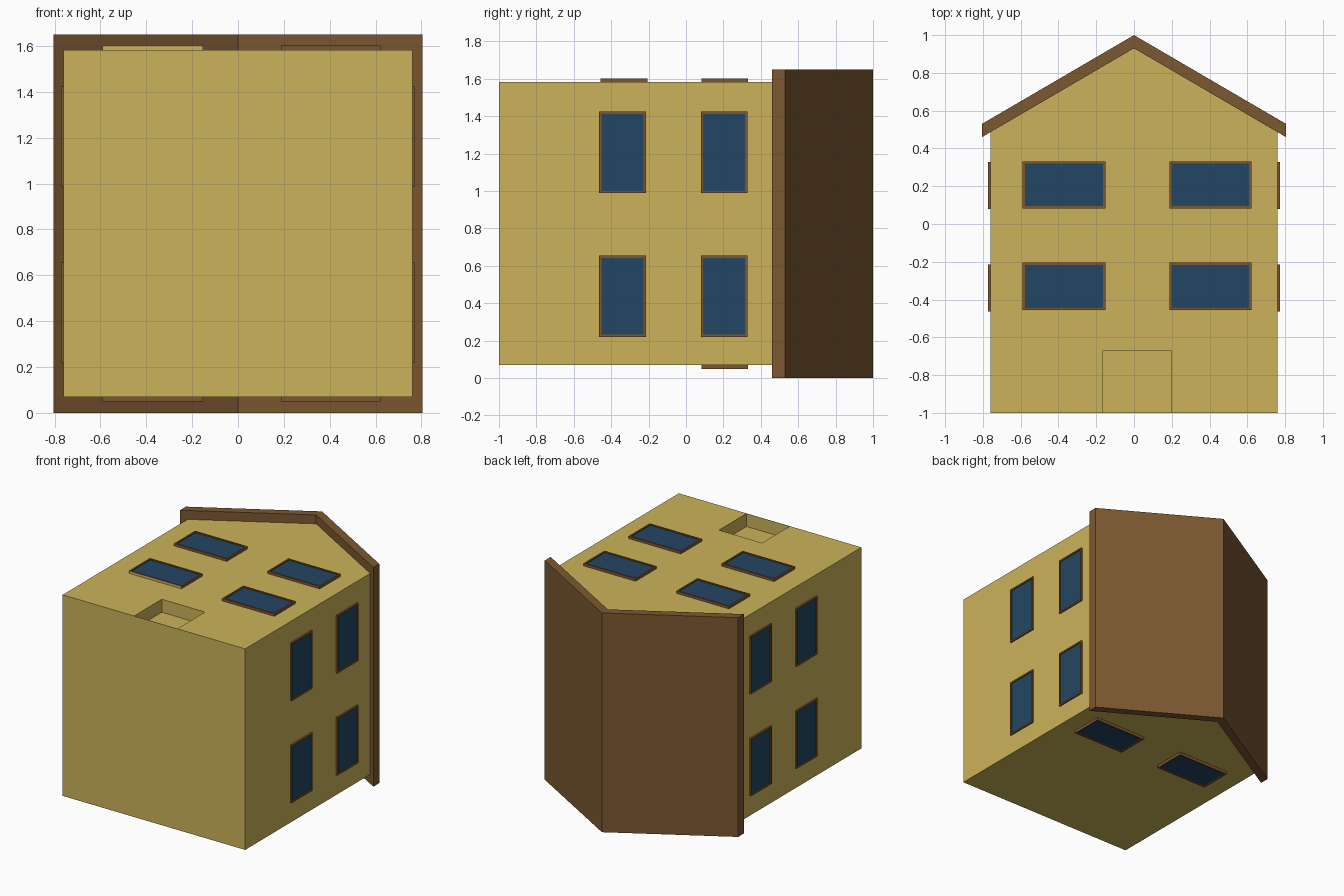
import bpy, bmesh
from mathutils import Vector

if "Cube" in bpy.data.objects:
    bpy.data.objects.remove(bpy.data.objects["Cube"])


def material(name, rgb):
    m = bpy.data.materials.new(name)
    m.diffuse_color = (*rgb, 1)
    m.use_nodes = True
    m.node_tree.nodes["Principled BSDF"].inputs["Base Color"].default_value = m.diffuse_color
    return m


WALL = material("wall yellow", (0.60, 0.45, 0.10))
ROOF = material("roof brown", (0.20, 0.098, 0.03))
GLASS = material("window blue", (0.017, 0.062, 0.125))


def finish(bm, name, mats):
    bmesh.ops.recalc_face_normals(bm, faces=bm.faces)
    me = bpy.data.meshes.new(name)
    bm.to_mesh(me)
    bm.free()
    for m in mats:
        me.materials.append(m)
    ob = bpy.data.objects.new(name, me)
    bpy.context.collection.objects.link(ob)
    return ob


def prism(name, profile, z0, z1, mat):
    """Extrude an xy profile from z0 to z1."""
    bm = bmesh.new()
    f = bm.faces.new([bm.verts.new((x, y, z0)) for x, y in profile])
    ext = bmesh.ops.extrude_face_region(bm, geom=[f])["geom"]
    bmesh.ops.translate(bm, vec=(0, 0, z1 - z0),
                        verts=[v for v in ext if isinstance(v, bmesh.types.BMVert)])
    return finish(bm, name, [mat])


def window(name, lo, hi, out, yellow_sill=False):
    """Framed box whose outward face is inset and recessed to form the glass."""
    lo, hi, out = Vector(lo), Vector(hi), Vector(out)
    bm = bmesh.new()
    bmesh.ops.create_cube(bm, size=1)
    for v in bm.verts:
        v.co = Vector((lo[i] + (v.co[i] + 0.5) * (hi[i] - lo[i]) for i in range(3)))
    bm.normal_update()
    pane = max(bm.faces, key=lambda f: f.normal.dot(out))
    if yellow_sill:
        min(bm.faces, key=lambda f: f.normal.y).material_index = 2
    bmesh.ops.inset_region(bm, faces=[pane], thickness=0.012, use_even_offset=True)
    ext = bmesh.ops.extrude_discrete_faces(bm, faces=[pane])["faces"][0]
    ext.material_index = 1
    bmesh.ops.translate(bm, vec=out * -0.007, verts=ext.verts)
    return finish(bm, name, [ROOF, GLASS, WALL])


# house body lying on its back: gable points to +y, facade to +z
body = prism("house_body", [(-0.76, -1), (0.76, -1), (0.76, 0.487), (0, 0.932), (-0.76, 0.487)],
             0.07, 1.583, WALL)

# door recess, with a paper-thin wall left at the base
door = prism("door_cutter", [(-0.165, -0.998), (0.195, -0.998), (0.195, -0.67), (-0.165, -0.67)],
             1.485, 1.8, WALL)
door.hide_render = True
door.hide_viewport = True
cut = body.modifiers.new("door_recess", 'BOOLEAN')
cut.operation = 'DIFFERENCE'
cut.solver = 'EXACT'
cut.object = door

# folded roof slab
prism("roof", [(-0.805, 0.53), (-0.805, 0.46), (0, 0.93), (0.805, 0.46), (0.805, 0.53), (0, 1.0)],
      0, 1.65, ROOF)

# facade and rear windows
columns = [(-0.59, -0.152), (0.187, 0.622)]
rows = [(-0.456, -0.205), (0.083, 0.332)]
for c, (x0, x1) in enumerate(columns):
    for r, (y0, y1) in enumerate(rows):
        window(f"facade_window_{c}_{r}", (x0, y0, 1.57), (x1, y1, 1.602), (0, 0, 1),
               yellow_sill=(c == 0 and r == 0))
    y0, y1 = rows[1]
    window(f"rear_window_{c}", (x0, y0, 0.049), (x1, y1, 0.08), (0, 0, -1))

# side windows on both walls
for side in (-1, 1):
    xs = sorted((side * 0.75, side * 0.772))
    for r, (y0, y1) in enumerate([(-0.464, -0.214), (0.08, 0.328)]):
        for c, (z0, z1) in enumerate([(0.22, 0.655), (0.988, 1.424)]):
            window(f"side_window_{'left' if side < 0 else 'right'}_{c}_{r}",
                   (xs[0], y0, z0), (xs[1], y1, z1), (side, 0, 0))
